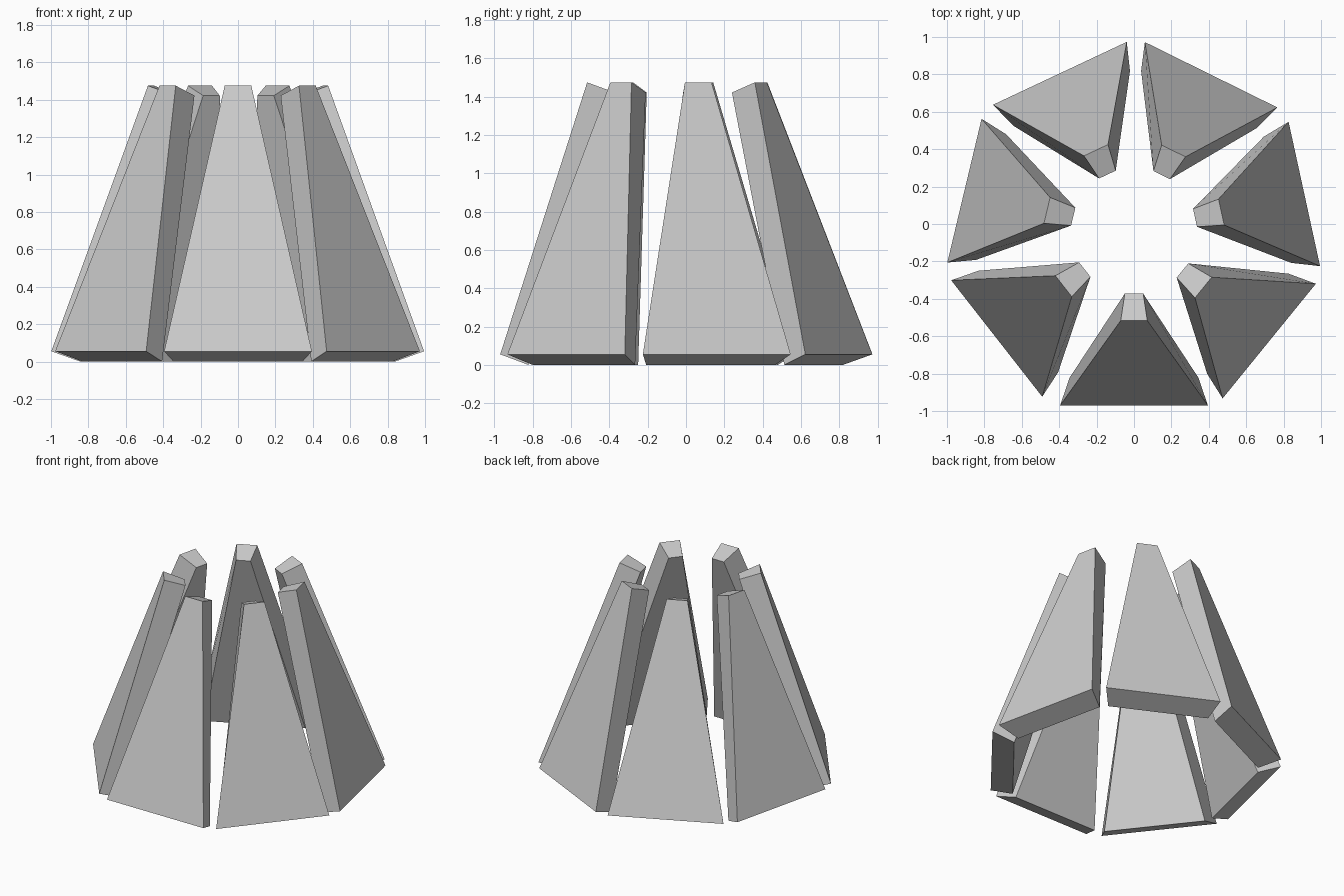
import bpy, bmesh, math
from mathutils import Matrix, Vector

if "Cube" in bpy.data.objects:
    bpy.data.objects.remove(bpy.data.objects["Cube"])

COUNT = 7
CENTER = Vector((0, -0.038, 0))   # odd count, so the ring axis sits slightly forward

# half width, radius, height of each corner pair of one leaning tapered slab
OUT_LOW = (0.395, 0.932, 0.055)
IN_LOW = (0.345, 0.785, 0.0)
OUT_TOP = (0.071, 0.478, 1.475)
IN_TOP = (0.049, 0.334, 1.422)


def slab(name, angle):
    bm = bmesh.new()
    rings = []
    # lower and upper quads, joined into a closed tapered slab
    for outer, inner in ((OUT_LOW, IN_LOW), (OUT_TOP, IN_TOP)):
        pts = [(-outer[0], -outer[1], outer[2]), (outer[0], -outer[1], outer[2]),
               (inner[0], -inner[1], inner[2]), (-inner[0], -inner[1], inner[2])]
        rings.append([bm.verts.new(p) for p in pts])
    low, top = rings
    bm.faces.new(low[::-1])
    bm.faces.new(top)
    for i in range(4):
        j = (i + 1) % 4
        bm.faces.new((low[i], low[j], top[j], top[i]))
    bmesh.ops.recalc_face_normals(bm, faces=bm.faces)
    bm.transform(Matrix.Translation(CENTER) @ Matrix.Rotation(angle, 4, 'Z'))
    mesh = bpy.data.meshes.new(name)
    bm.to_mesh(mesh)
    bm.free()
    bpy.context.collection.objects.link(bpy.data.objects.new(name, mesh))


# ring of slabs, starting at the front
for k in range(COUNT):
    skew = math.radians(-0.55) if k else 0
    slab(f"tapered_slab_{k + 1}", 2 * math.pi * k / COUNT + skew)
